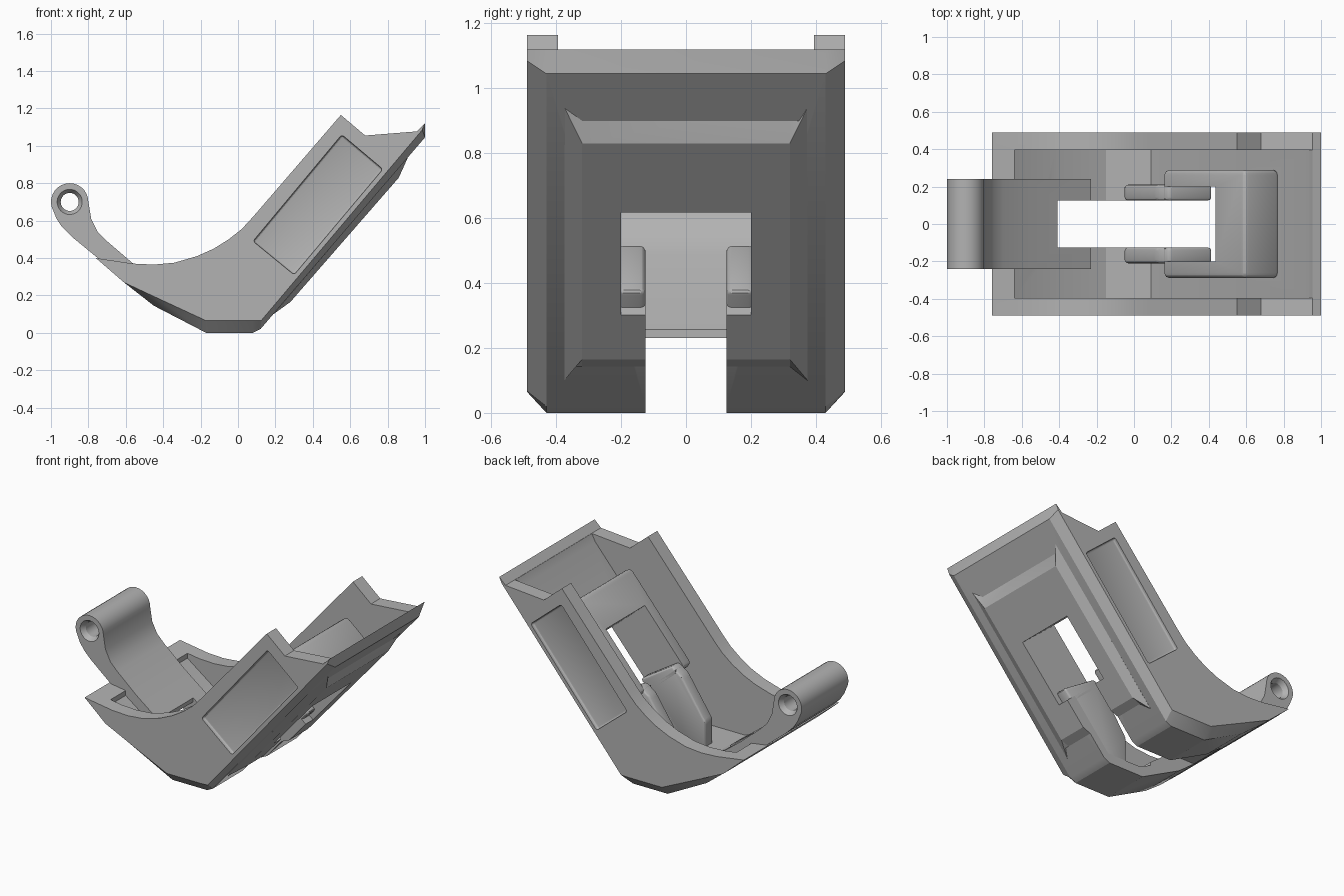
import bpy, bmesh, math

cube = bpy.data.objects.get("Cube")
if cube:
    bpy.data.objects.remove(cube, do_unlink=True)

grey = bpy.data.materials.new("plain_grey")
grey.use_nodes = True
grey.diffuse_color = (0.45, 0.45, 0.45, 1)
grey.node_tree.nodes["Principled BSDF"].inputs["Base Color"].default_value = (0.45, 0.45, 0.45, 1)


def loft(name, sections, bevel=0.0):
    """Solid through matching x-z outlines, each placed at its own y."""
    bm = bmesh.new()
    rings = [[bm.verts.new((x, y, z)) for x, z in pts] for y, pts in sections]
    n = len(rings[0])
    for a, b in zip(rings, rings[1:]):
        for i in range(n):
            j = (i + 1) % n
            bm.faces.new((a[i], a[j], b[j], b[i]))
    bm.faces.new(rings[0])
    bm.faces.new(rings[-1])
    bmesh.ops.recalc_face_normals(bm, faces=bm.faces)
    if bevel:
        bmesh.ops.bevel(bm, geom=list(bm.edges), offset=bevel, segments=3,
                        profile=0.5, affect='EDGES')
    mesh = bpy.data.meshes.new(name)
    bm.to_mesh(mesh)
    bm.free()
    mesh.materials.append(grey)
    ob = bpy.data.objects.new(name, mesh)
    bpy.context.collection.objects.link(ob)
    return ob


def prism(name, pts, y0, y1, bevel=0.0):
    return loft(name, [(y0, pts), (y1, pts)], bevel)


def circle(cx, cz, r, n=32):
    return [(cx + r * math.cos(math.tau * i / n), cz + r * math.sin(math.tau * i / n))
            for i in range(n)]


def activate(ob):
    bpy.ops.object.select_all(action='DESELECT')
    bpy.context.view_layer.objects.active = ob
    ob.select_set(True)


def cut(ob, *cutters):
    activate(ob)
    for c in cutters:
        m = ob.modifiers.new("cut", 'BOOLEAN')
        m.operation = 'DIFFERENCE'
        m.solver = 'EXACT'
        m.object = c
        bpy.ops.object.modifier_apply(modifier=m.name)


# Shell outline: shared upper edge, lower edge differs to make the side chamfer
upper = [(1.0, 1.12), (0.955, 1.077), (0.68, 1.055), (0.55, 1.165), (0.08, 0.62),
         (0.02, 0.555), (-0.05, 0.5), (-0.13, 0.45), (-0.22, 0.41), (-0.34, 0.375),
         (-0.45, 0.365), (-0.56, 0.37), (-0.76, 0.40), (-0.61, 0.27)]
mid = upper + [(-0.45, 0.145), (-0.17, 0), (0.08, 0), (0.12, 0.02), (1.0, 1.045)]
side = upper + [(-0.45, 0.195), (-0.17, 0.065), (0.08, 0.065), (0.125, 0.067), (0.985, 1.085)]
shell = loft("shell", [(-0.49, side), (-0.43, mid), (0.43, mid), (0.49, side)])

# Raised panel on the sloping underside
panel_base = [(0.17, 0.12), (0.19, 0.1), (0.91, 0.942), (0.89, 0.965)]
panel_top = [(0.17, 0.12), (0.28, 0.165), (0.86, 0.83), (0.89, 0.965)]
panel = loft("bottom_panel", [(-0.375, panel_base), (-0.32, panel_top),
                              (0.32, panel_top), (0.375, panel_base)])

# Raised frame around the opening
frame = prism("opening_frame", [(0.36, 0.31), (0.15, 0.49), (0.59, 1.0), (0.78, 0.84)],
              -0.29, 0.29, 0.03)

# Hinge arm with a rounded barrel
bx, bz = -0.9, 0.7
barrel = [(bx + 0.1 * math.cos(math.radians(a)), bz + 0.1 * math.sin(math.radians(a)))
          for a in range(0, 196, 13)]
arm = prism("hinge_arm", [(-0.23, 0.12), (-0.56, 0.37), (-0.7, 0.49), (-0.75, 0.54),
                          (-0.785, 0.61)] + barrel +
            [(-0.97, 0.61), (-0.94, 0.565), (-0.89, 0.515), (-0.75, 0.40),
             (-0.61, 0.28), (-0.42, 0.15), (-0.23, 0.06)], -0.24, 0.24)

# Cutters
cavity = prism("cavity_cutter", [(-0.64, 1.4), (-0.64, 0.35), (-0.42, 0.19), (-0.15, 0.06),
                                 (0.09, 0.06), (0.93, 1.03), (0.965, 1.1), (0.965, 1.4)],
               -0.395, 0.395)
slot = prism("slot_cutter", [(-0.58, -0.1), (0.3, -0.1), (0.55, 0.44), (0.3, 0.65),
                             (-0.41, 0.65), (-0.41, 0.23), (-0.58, 0.23)], -0.125, 0.125)
well = prism("opening_cutter", [(0.53, 0.19), (0.80, 0.51), (0.35, 0.895), (0.08, 0.575)],
             -0.2, 0.2)
pin = loft("pin_cutter", [(y, circle(bx, bz, r)) for y, r in
                          ((-0.26, 0.08), (-0.21, 0.048), (0.21, 0.048), (0.26, 0.08))])
recess = [(0.08, 0.49), (0.30, 0.31), (0.775, 0.875), (0.555, 1.06)]
recesses = [prism("recess_cutter", recess, min(s * 0.47, s * 0.6), max(s * 0.47, s * 0.6), 0.015)
            for s in (-1, 1)]

cut(shell, cavity, slot, well, *recesses)
cut(panel, slot, well)
cut(frame, well, slot)
cut(arm, slot, pin)
for c in [cavity, slot, well, pin] + recesses:
    bpy.data.objects.remove(c, do_unlink=True)

# Guide blocks lining both sides of the slot
guide = [(0.42, 0.375), (0.19, 0.52), (0.12, 0.47), (-0.05, 0.22), (-0.05, 0.03),
         (0.1, 0.03)]
guides = [prism(name, guide, min(s * 0.125, s * 0.21), max(s * 0.125, s * 0.21), 0.018)
          for name, s in (("left_guide", -1), ("right_guide", 1))]

for ob in [shell, panel, frame, arm] + guides:
    activate(ob)
    bpy.ops.object.shade_smooth_by_angle(angle=math.radians(25))
